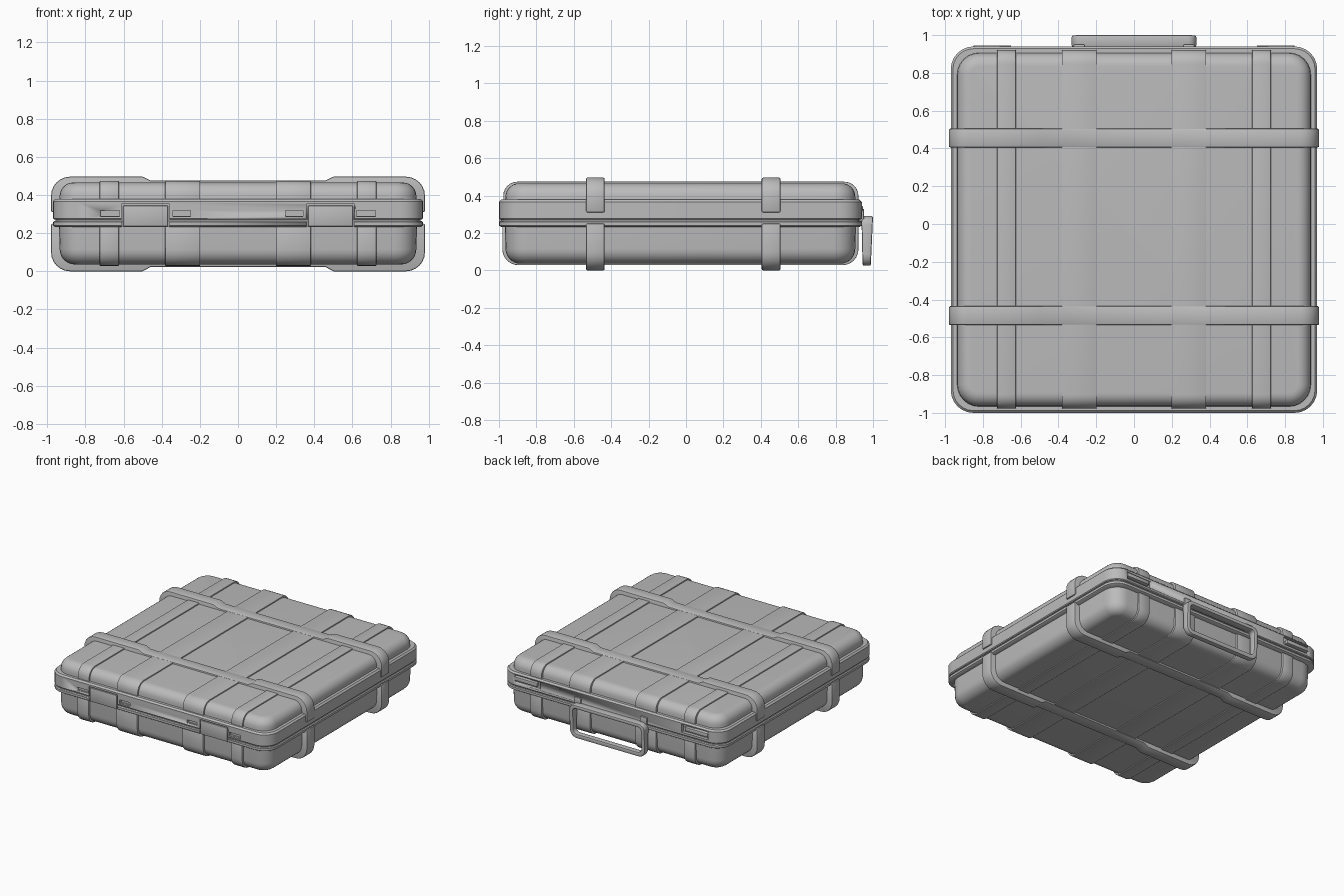
import bpy, bmesh, math

if "Cube" in bpy.data.objects:
    bpy.data.objects.remove(bpy.data.objects["Cube"], do_unlink=True)

grey = bpy.data.materials.new("case_grey")
grey.use_nodes = True
COLOUR = (0.5, 0.5, 0.5, 1)
grey.diffuse_color = COLOUR
grey.node_tree.nodes["Principled BSDF"].inputs["Base Color"].default_value = COLOUR

X, Y0, Y1 = 0.97, -1.0, 0.94          # outer plan of the rim
MID = (Y0 + Y1) / 2


def finish(name, bm, bevel=0.0, smooth=True):
    bmesh.ops.recalc_face_normals(bm, faces=bm.faces[:])
    mesh = bpy.data.meshes.new(name)
    bm.to_mesh(mesh)
    bm.free()
    mesh.materials.append(grey)
    ob = bpy.data.objects.new(name, mesh)
    bpy.context.collection.objects.link(ob)
    bpy.ops.object.select_all(action='DESELECT')
    ob.select_set(True)
    bpy.context.view_layer.objects.active = ob
    if bevel:
        mod = ob.modifiers.new("soft_edges", 'BEVEL')
        mod.width, mod.segments, mod.limit_method = bevel, 2, 'ANGLE'
        mod.angle_limit = math.radians(40)
        bpy.ops.object.modifier_apply(modifier=mod.name)
    if smooth:
        bpy.ops.object.shade_smooth_by_angle(angle=math.radians(35))
    return ob


def rounded(points, seg=6):
    """Round a polygon given as (u, v, radius) corners."""
    out = []
    n = len(points)
    for i, (u, v, r) in enumerate(points):
        if r <= 0:
            out.append((u, v))
            continue
        dirs = []
        for q in (points[i - 1], points[(i + 1) % n]):
            d = math.hypot(q[0] - u, q[1] - v)
            dirs.append(((q[0] - u) / d * r, (q[1] - v) / d * r))
        (au, av), (bu, bv) = dirs
        for k in range(seg + 1):
            t = math.pi / 2 * k / seg
            s, c = 1 - math.sin(t), 1 - math.cos(t)
            out.append((u + au * s + bu * c, v + av * s + bv * c))
    return out


def box_outline(u0, u1, v0, v1, r_low, r_high):
    return rounded([(u0, v0, r_low), (u1, v0, r_low), (u1, v1, r_high), (u0, v1, r_high)])


def prism(name, outline, axis, lo, hi, bevel=0.0):
    bm = bmesh.new()

    def ring(w):
        place = (lambda u, v: (w, u, v)) if axis == 'x' else (lambda u, v: (u, w, v))
        return [bm.verts.new(place(u, v)) for u, v in outline]
    a, b = ring(lo), ring(hi)
    bm.faces.new(a)
    bm.faces.new(b)
    for i in range(len(a)):
        j = (i + 1) % len(a)
        bm.faces.new((a[i], a[j], b[j], b[i]))
    return finish(name, bm, bevel)


def block(name, x0, x1, y0, y1, z0, z1, bevel=0.0):
    return prism(name, [(x0, z0), (x1, z0), (x1, z1), (x0, z1)], 'y', y0, y1, bevel)


def loft(name, steps, radius=0.12):
    """Stack rounded-rectangle rings given as (inset, z)."""
    bm = bmesh.new()
    rings = []
    for inset, z in steps:
        r = max(radius - inset, 0.03)
        plan = box_outline(-X + inset, X - inset, Y0 + inset, Y1 - inset, r, r)
        rings.append([bm.verts.new((x, y, z)) for x, y in plan])
    for a, b in zip(rings, rings[1:]):
        for i in range(len(a)):
            j = (i + 1) % len(a)
            bm.faces.new((a[i], a[j], b[j], b[i]))
    bm.faces.new(rings[0])
    bm.faces.new(rings[-1])
    return finish(name, bm)


def dome(start, edge, top, r, sign):
    """Profile steps for a shell wall that rolls over into a flat panel."""
    steps = [(start, edge)]
    for k in range(8):
        t = math.pi / 2 * k / 7
        steps.append((start + 0.005 + r * (1 - math.cos(t)), top - sign * r * (1 - math.sin(t))))
    return steps


# Shells
loft("upper_shell", dome(0.03, 0.33, 0.465, 0.07, 1), 0.15)
loft("lower_shell", dome(0.03, 0.27, 0.036, 0.08, -1), 0.15)

# Rims
upper_rim = loft("upper_rim", [(0.006, 0.272), (0, 0.278), (0, 0.366), (0.012, 0.378)])
lower_rim = loft("lower_rim", [(0.012, 0.232), (0, 0.24), (0, 0.258), (0.006, 0.264)])
loft("rim_seal", [(0.012, 0.25), (0.012, 0.29)])

# Pockets in the rim for the front hinges and rear latches
cutters = []
for s in (-1, 1):
    for a, b, y, z0, z1 in ((0.36, 0.61, Y0, 0.2, 0.352), (0.62, 0.72, Y0, 0.288, 0.318),
                            (0.25, 0.34, Y0, 0.288, 0.318), (0.62, 0.85, Y1, 0.295, 0.36)):
        x0, x1 = sorted((s * a, s * b))
        depth = 0.025 if y == Y1 or b - a < 0.2 else 0.01
        cutters.append(block("pocket_cutter", x0, x1, y - depth, y + depth, z0, z1))
for rim in (upper_rim, lower_rim):
    bpy.context.view_layer.objects.active = rim
    for cutter in cutters:
        cutter.hide_render = True
        mod = rim.modifiers.new("pocket", 'BOOLEAN')
        mod.operation, mod.object, mod.solver = 'DIFFERENCE', cutter, 'EXACT'
        bpy.ops.object.modifier_apply(modifier=mod.name)
for cutter in cutters:
    bpy.data.objects.remove(cutter, do_unlink=True)

for s, side in ((-1, "right"), (1, "left")):
    # Hinge leaves and latch bars
    x0, x1 = sorted((s * 0.368, s * 0.602))
    block(side + "_hinge_leaf", x0, x1, Y0, Y0 + 0.03, 0.236, 0.344, 0.003)
    x0, x1 = sorted((s * 0.65, s * 0.85))
    block(side + "_latch_bar", x0, x1, Y1 - 0.04, Y1 + 0.005, 0.315, 0.345, 0.004)
    # Handle mounts
    x0, x1 = sorted((s * 0.26, s * 0.32))
    block(side + "_handle_mount", x0, x1, Y1 - 0.04, Y1 + 0.012, 0.262, 0.33, 0.006)

    # Raised ribs running front to back on both shells
    for label, centre, half in (("outer", 0.675, 0.05), ("inner", 0.29, 0.092)):
        lo, hi = s * centre - half, s * centre + half
        prism(f"{side}_{label}_upper_rib",
              box_outline(-0.977, 0.922, 0.33, 0.474, 0, 0.075), 'x', lo, hi, 0.004)
        prism(f"{side}_{label}_lower_rib",
              box_outline(-0.982, 0.922, 0.028, 0.25, 0.085, 0), 'x', lo, hi, 0.004)


# Cross bands, thicker towards the sides so they act as bumpers and feet
def band_outline(open_z, far_z, mid_z):
    half, r = 0.98, 0.1
    return rounded([(-half, open_z, 0), (half, open_z, 0), (half, far_z, r),
                    (0.5, far_z, 0), (0.46, mid_z, 0), (-0.46, mid_z, 0),
                    (-0.5, far_z, 0), (-half, far_z, r)])


for label, y in (("front", -0.485), ("rear", 0.455)):
    prism(label + "_upper_band", band_outline(0.31, 0.496, 0.477), 'y', y - 0.05, y + 0.05, 0.008)
    prism(label + "_lower_band", band_outline(0.25, 0.0, 0.022), 'y', y - 0.05, y + 0.05, 0.008)

# Carry handle: a flat closed loop hanging behind the case
bm = bmesh.new()
outer = box_outline(-0.33, 0.33, 0.025, 0.29, 0.06, 0.045)
inner = box_outline(-0.298, 0.298, 0.06, 0.262, 0.035, 0.025)
loops = []
for outline, back in ((outer, False), (outer, True), (inner, True), (inner, False)):
    loop = []
    for u, v in outline:
        taper = 0.012 * (0.29 - v) / 0.265
        loop.append(bm.verts.new((u, 1.0 - taper if back else 0.938 + taper / 2, v)))
    loops.append(loop)
for a, b in zip(loops, loops[1:] + loops[:1]):
    for i in range(len(a)):
        j = (i + 1) % len(a)
        bm.faces.new((a[i], a[j], b[j], b[i]))
finish("carry_handle", bm, 0.008)
